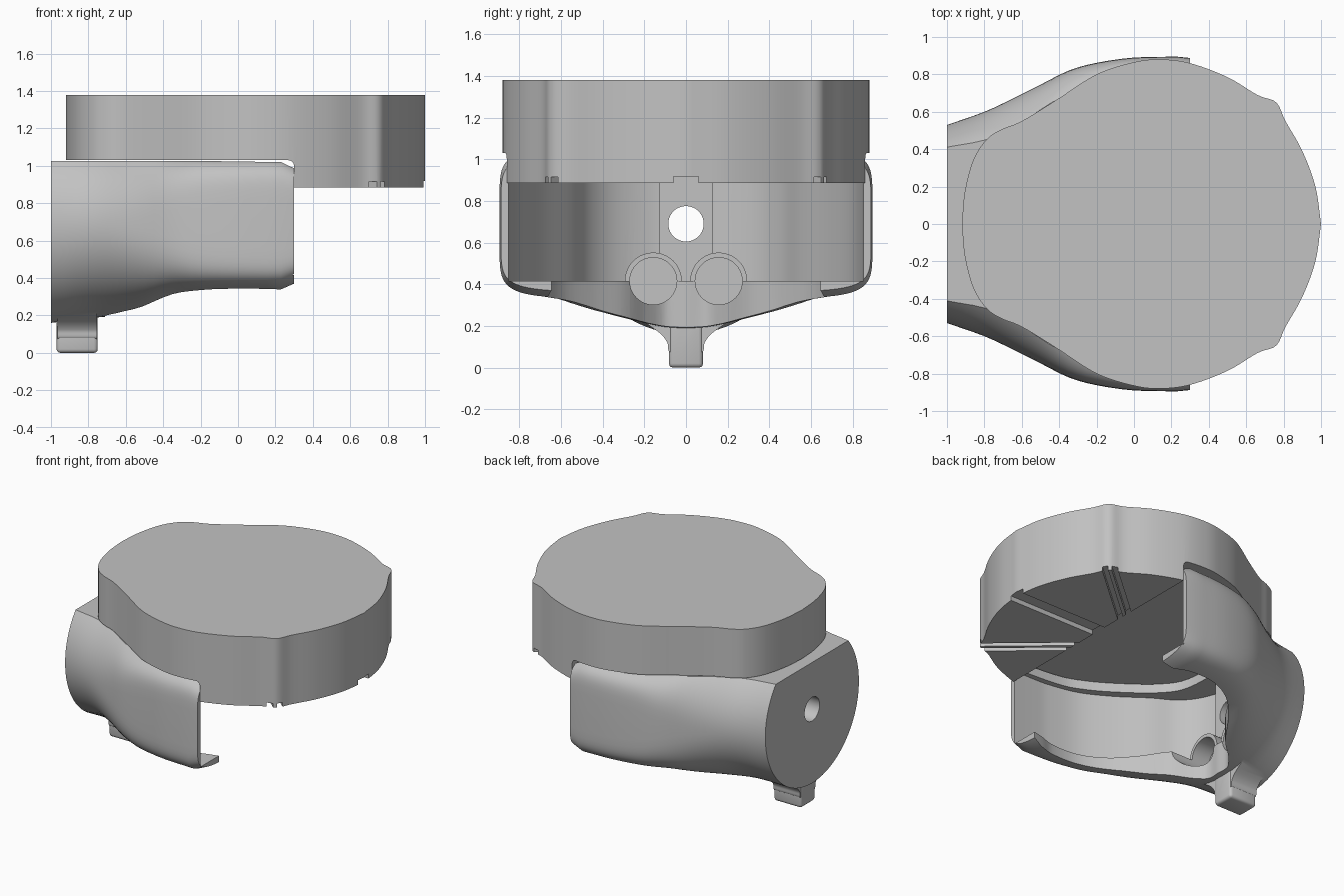
import bpy, bmesh, math
from mathutils import Vector, Matrix

if "Cube" in bpy.data.objects:
    bpy.data.objects.remove(bpy.data.objects["Cube"])

grey = bpy.data.materials.new("plain grey")
grey.diffuse_color = (0.54, 0.54, 0.54, 1)
grey.use_nodes = True
grey.node_tree.nodes["Principled BSDF"].inputs["Base Color"].default_value = grey.diffuse_color


def make(name, bm):
    bmesh.ops.recalc_face_normals(bm, faces=bm.faces)
    me = bpy.data.meshes.new(name)
    bm.to_mesh(me)
    bm.free()
    me.materials.append(grey)
    ob = bpy.data.objects.new(name, me)
    bpy.context.collection.objects.link(ob)
    return ob


def spline(pts, n=6):
    """Smooth curve through the points (Catmull-Rom)."""
    p = [Vector(q) for q in pts]
    p = [2 * p[0] - p[1]] + p + [2 * p[-1] - p[-2]]
    out = []
    for a, b, c, d in zip(p, p[1:], p[2:], p[3:]):
        for i in range(n):
            t = i / n
            out.append(0.5 * (2 * b + (c - a) * t + (2 * a - 5 * b + 4 * c - d) * t * t
                              + (3 * b - a - 3 * c + d) * t ** 3))
    return out + [p[-2]]


def prism(name, half, lo, hi, axis='Z'):
    """Prism from a smoothed half outline, mirrored across y = 0.
    Outline is (x, y) extruded along z, or (z, y) extruded along x."""
    half = spline(half)
    loop = half + [Vector((p.x, -p.y)) for p in reversed(half) if p.y > 0.001]
    bm = bmesh.new()
    f = bm.faces.new([bm.verts.new((p.x, p.y, lo) if axis == 'Z' else (lo, p.y, p.x))
                      for p in loop])
    top = bmesh.ops.extrude_face_region(bm, geom=[f])["geom"]
    bmesh.ops.translate(bm, vec=(0, 0, hi - lo) if axis == 'Z' else (hi - lo, 0, 0),
                        verts=[v for v in top if isinstance(v, bmesh.types.BMVert)])
    return make(name, bm)


def box(name, x0, x1, y0, y1, z0, z1, bevel=0, turn=0):
    bm = bmesh.new()
    bmesh.ops.create_cube(bm, size=1)
    bm.transform(Matrix.Rotation(turn, 4, 'Z')
                 @ Matrix.Translation(((x0 + x1) / 2, (y0 + y1) / 2, (z0 + z1) / 2))
                 @ Matrix.Diagonal((x1 - x0, y1 - y0, z1 - z0, 1)))
    if bevel:
        bmesh.ops.bevel(bm, geom=bm.edges[:], offset=bevel, segments=3, profile=0.5, affect='EDGES')
    return make(name, bm)


def rod(name, y, z, r, x0, x1):
    """Cylinder lying along x."""
    bm = bmesh.new()
    bmesh.ops.create_cone(bm, cap_ends=True, segments=40, radius1=r, radius2=r, depth=x1 - x0)
    bm.transform(Matrix.Translation(((x0 + x1) / 2, y, z)) @ Matrix.Rotation(math.pi / 2, 4, 'Y'))
    return make(name, bm)


def combine(ob, tools):
    """Apply (operation, helper) pairs in order and drop the helpers."""
    for op, tool in tools:
        m = ob.modifiers.new("cut", 'BOOLEAN')
        m.operation, m.object, m.solver = op, tool, 'EXACT'
        tool.hide_render = True
    bpy.context.view_layer.update()
    dg = bpy.context.evaluated_depsgraph_get()
    me = bpy.data.meshes.new_from_object(ob.evaluated_get(dg))
    ob.modifiers.clear()
    ob.data = me
    for _, tool in tools:
        bpy.data.objects.remove(tool)


def smooth(ob, angle):
    bpy.ops.object.select_all(action='DESELECT')
    ob.select_set(True)
    bpy.context.view_layer.objects.active = ob
    bpy.ops.object.shade_smooth_by_angle(angle=math.radians(angle))


CUT, ADD = 'DIFFERENCE', 'UNION'

# Upper disc with its wavy rim
disc = prism("upper_disc", [
    (-0.92, 0), (-0.905, 0.17), (-0.86, 0.34), (-0.79, 0.45), (-0.71, 0.505), (-0.6, 0.55),
    (-0.42, 0.66), (-0.2, 0.80), (0, 0.865), (0.14, 0.88), (0.3, 0.86), (0.5, 0.785),
    (0.66, 0.69), (0.76, 0.65), (0.81, 0.55), (0.9, 0.39), (0.97, 0.2), (1.0, 0)], 0.885, 1.38)

# Step that clears the holder, and the radial grooves under the front half
tools = [(CUT, box("step_cutter", -1.2, 0.30, -1.2, 1.2, 0.5, 1.03, 0.03)),
         (CUT, box("groove_cutter", 0, 1.2, -0.06, 0.06, 0.8, 0.918))]
for s in (-1, 1):
    for y0, y1 in ((-0.05, -0.012), (0.012, 0.05)):
        tools.append((CUT, box("groove_cutter", 0, 1.2, y0, y1, 0.8, 0.915,
                               turn=s * math.radians(41))))
combine(disc, tools)
smooth(disc, 30)

# Holder: sections along x of (x, half width, half height, squareness)
keys = [(-1, .53, .53, 2), (-.8, .60, .505, 2), (-.65, .67, .49, 2.2), (-.5, .745, .455, 2.8),
        (-.35, .82, .395, 4), (-.2, .862, .37, 5.5), (0, .89, .36, 6.5), (.23, .895, .357, 7),
        (.30, .888, .325, 7)]
bm = bmesh.new()
rings = []
for x, w, h, n in spline(keys[:-1], 3) + [Vector(keys[-1])]:
    ring = []
    for i in range(96):
        a = 2 * math.pi * (i + 0.5) / 96
        c, s = math.cos(a), math.sin(a)
        up = min(1.0, max(0.0, (x + 0.5) / 0.3))
        y = math.copysign(abs(c) ** (2 / n), c) * w
        z = 0.69 + math.copysign(abs(s) ** (2 / n), s) * h * (1 + 0.03 * up * (s > 0))
        ring.append(bm.verts.new((x, y, z)))
    rings.append(ring)
for r0, r1 in zip(rings, rings[1:]):
    for i in range(96):
        j = (i + 1) % 96
        bm.faces.new((r0[i], r0[j], r1[j], r1[i]))
bm.faces.new(rings[0])
bm.faces.new(rings[-1])
holder = make("holder_shell", bm)

# Hollow inside, with openings through roof and floor that leave narrow lips
tools = [
    (CUT, box("top_trim", -1.5, 1, -1.5, 1.5, 1.025, 2)),
    (CUT, prism("cavity", [(-.92, 0), (-.91, .17), (-.85, .34), (-.75, .46), (-.6, .55),
                           (-.4, .69), (-.2, .795), (0, .84), (.15, .85), (.5, .85)], 0.415, 0.96)),
    (CUT, prism("floor_opening", [(-.71, 0), (-.71, .1), (-.64, .19), (-.53, .29), (-.42, .45),
                                  (-.28, .60), (-.1, .69), (.1, .70), (.24, .66), (.5, .60)],
                -0.2, 0.6)),
    (CUT, prism("roof_opening", [(-.72, 0), (-.70, .3), (-.6, .46), (-.4, .62), (-.2, .74),
                                 (0, .80), (.5, .83)], 0.8, 1.3)),
    # Central column, foot flaring into the body, and bore collars
    (ADD, box("column", -0.97, -0.80, -0.13, 0.13, 0.36, 0.99)),
    (ADD, box("foot", -0.97, -0.75, -0.082, 0.082, 0.0, 0.36, 0.02)),
    (ADD, prism("foot_flare", [(.07, 0), (.075, .077), (.12, .09), (.16, .12), (.205, .18),
                               (.25, .25), (.30, .33), (.32, 0)], -0.965, -0.755, 'X')),
]
for y in (-0.157, 0.157):
    tools.append((ADD, rod("collar", y, 0.415, 0.137, -0.95, -0.72)))
for y in (-0.157, 0.157):
    tools.append((CUT, rod("bore", y, 0.415, 0.113, -0.86, -0.3)))
tools.append((CUT, rod("back_hole", 0, 0.69, 0.085, -1.2, -0.5)))
combine(holder, tools)
smooth(holder, 32)
